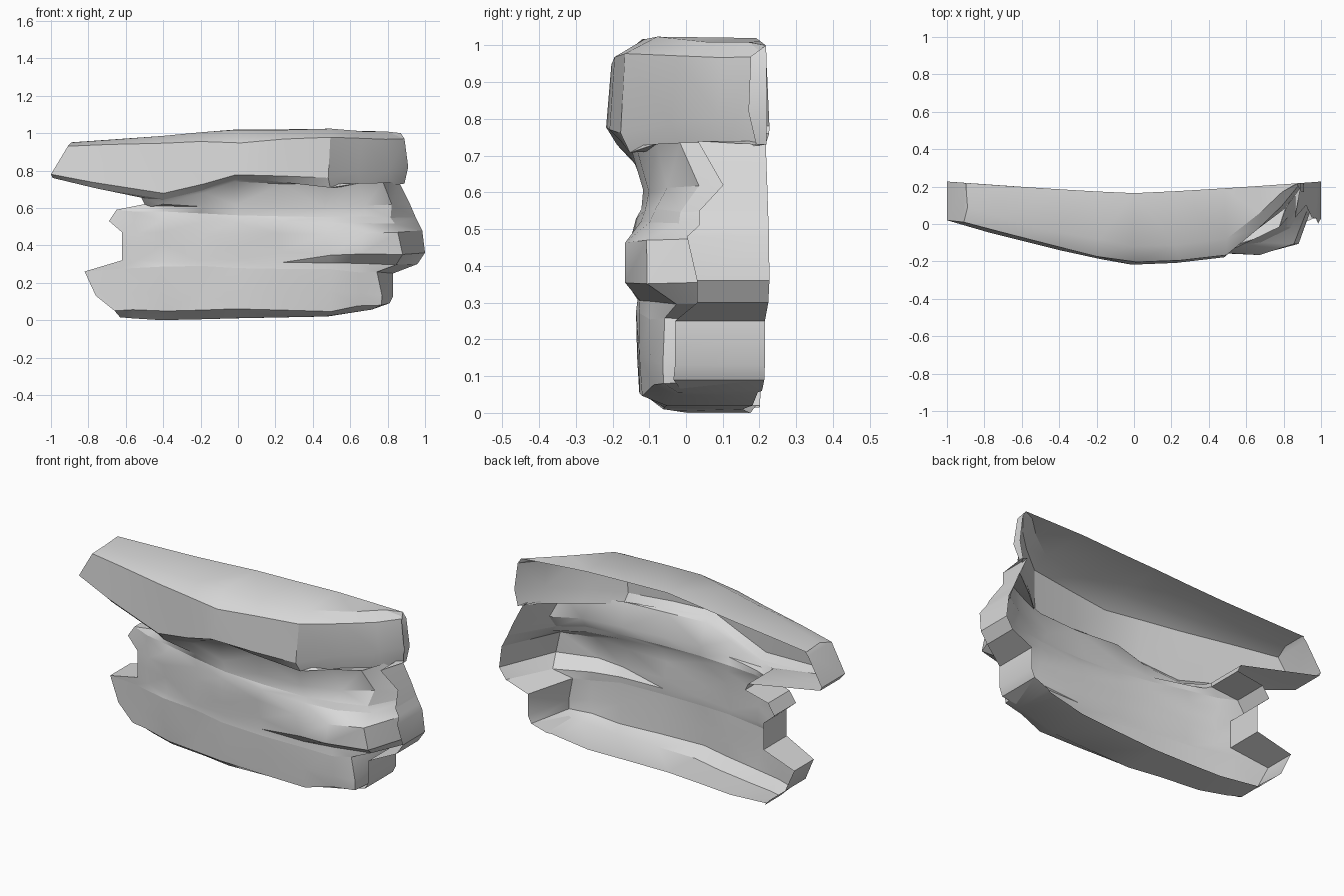
import bpy
import bmesh
import math
import random
from mathutils import Vector

random.seed(4)

if "Cube" in bpy.data.objects:
    bpy.data.objects.remove(bpy.data.objects["Cube"], do_unlink=True)

# Single stone colour
stone = bpy.data.materials.new("grey_stone")
stone.use_nodes = True
stone.diffuse_color = (.69, .69, .69, 1)
stone.node_tree.nodes["Principled BSDF"].inputs["Base Color"].default_value = (.69, .69, .69, 1)


def interpolate(points, x):
    """Height of a polyline of (x, value) points at x."""
    if x <= points[0][0]:
        return points[0][1]
    for (x0, v0), (x1, v1) in zip(points, points[1:]):
        if x <= x1:
            return v0 + (v1 - v0) * (x - x0) / (x1 - x0)
    return points[-1][1]


def rear_rim(x):
    """The open rear edge, shallowest in the middle."""
    return .165 + .062 * abs(x) ** 1.2


# Plan outlines of the front: overhanging cap, tucked neck, body and jutting ledge
cap = [(-1, .02), (-.82, -.03), (-.36, -.15), (-.04, -.22), (.23, -.21),
       (.49, -.18), (.72, .01), (.9, .17)]
neck = [(-.52, -.03), (-.4, -.08), (-.2, -.14), (.25, -.15), (.55, -.13),
        (.75, -.04), (.95, .09)]
body = [(-.82, .04), (-.64, 0), (-.4, -.07), (0, -.13), (.42, -.135),
        (.7, -.09), (.83, -.03), (.98, .04)]
ledge = body[:4] + [(.3, -.135), (.55, -.163), (.76, -.165), (.83, -.12), (.94, -.08), (1, .03)]
rim = [(x / 10, rear_rim(x / 10)) for x in range(-10, 11)]

# Contours from the top rear rim, over the front, to the bottom rear rim:
# outline, inset, left end, right end, heights from left to right
contours = [
    (rim, 0, -.9, .87, (.95, .985, 1.02, 1.02, 1)),
    (cap, .1, -.89, .87, (.95, .985, 1.02, 1.02, 1)),
    (cap, .015, -.91, .89, (.93, .95, .95, .98, .97)),
    (cap, 0, -1, .91, (.78, .68, .78, .765, .82)),
    (cap, .03, -.99, .89, (.76, .64, .76, .71, .73)),
    (neck, 0, -.52, .86, (.66, .625, .745, .72, .74)),
    (neck, .03, -.5, .92, (.62, .605, .62, .6, .62)),
    (body, .01, -.65, .95, (.59, .575, .56, .555, .55)),
    (body, 0, -.69, .97, (.53, .53, .53, .52, .51)),
    (ledge, 0, -.62, .985, (.47, .47, .46, .46, .48)),
    (ledge, 0, -.62, 1, (.39, .4, .39, .35, .36)),
    (body, 0, -.62, .96, (.32, .32, .32, .3, .3)),
    (body, 0, -.82, .83, (.26, .29, .28, .27, .25)),
    (body, 0, -.76, .83, (.13, .15, .15, .15, .13)),
    (body, .005, -.66, .81, (.05, .05, .06, .05, .09)),
    (body, .07, -.63, .72, (.015, 0, .01, .02, .06)),
    (rim, -.01, -.63, .72, (.02, 0, .01, .02, .06)),
]


def contour_points(outline, inset, left, right, heights):
    """Points of one contour, from its rear left end round to its rear right end."""
    knots = list(zip((left, -.4, 0, .5, right), heights))
    columns = [left, left * .6 - .16, -.4, -.2, 0, .23, .48, .66, right * .6 + .264, right]
    points = []
    for x in columns:
        y = min(interpolate(outline, x) + inset, rear_rim(x))
        points.append(Vector((x, y, interpolate(knots, x))))
    # Roughen the front so the facets look broken
    if outline is not rim:
        for point in points[1:-1]:
            point.x += random.uniform(-.02, .02)
            point.y += random.uniform(-.004, .004)
            point.z += random.uniform(-.006, .006) if point.z > .05 else 0
    for end, place in ((left, 0), (right, len(points))):
        points.insert(place, Vector((end, rear_rim(end), interpolate(knots, end))))
    return points


grid = [contour_points(*contour) for contour in contours]


def stratum(name, first, last):
    """Skin the contours from first to last as one open-backed layer of rock."""
    bm = bmesh.new()
    rows = [[bm.verts.new(point) for point in row] for row in grid[first:last + 1]]
    for upper, lower in zip(rows, rows[1:]):
        for i in range(len(upper) - 1):
            bm.faces.new((upper[i], lower[i], lower[i + 1], upper[i + 1]))
    bmesh.ops.remove_doubles(bm, verts=bm.verts[:], dist=.0005)
    bmesh.ops.triangulate(bm, faces=bm.faces[:])
    mesh = bpy.data.meshes.new(name)
    bm.to_mesh(mesh)
    bm.free()
    mesh.materials.append(stone)
    layer = bpy.data.objects.new(name, mesh)
    bpy.context.collection.objects.link(layer)
    bpy.ops.object.select_all(action="DESELECT")
    layer.select_set(True)
    bpy.context.view_layer.objects.active = layer
    bpy.ops.object.shade_smooth_by_angle(angle=math.radians(30))


# Layers of the outcrop, from the overhanging cap down to the foot
stratum("overhanging_cap", 0, 4)
stratum("tucked_neck", 4, 7)
stratum("main_body", 7, 12)
stratum("broad_foot", 12, len(grid) - 1)
